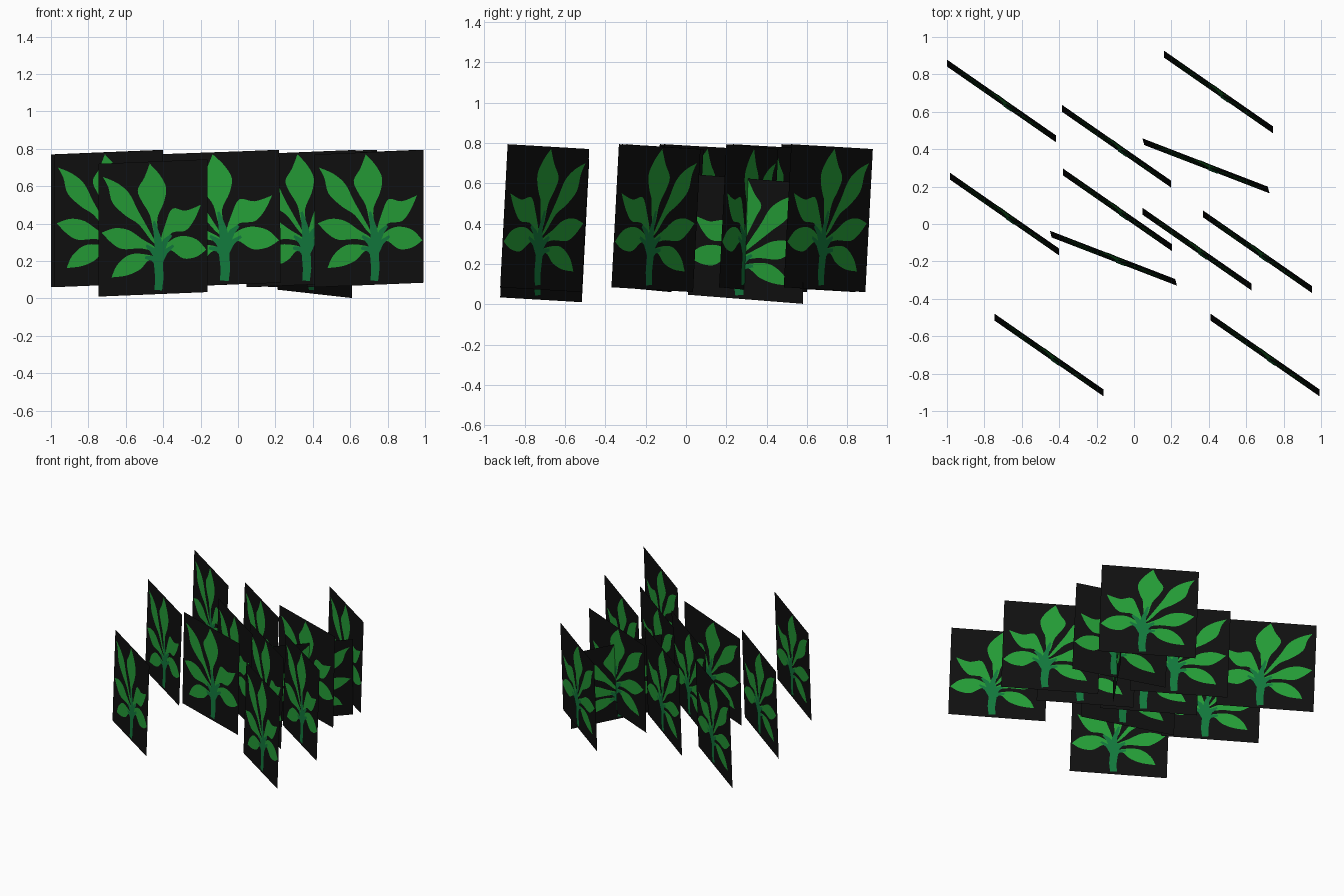
import bpy, bmesh
from mathutils import Vector

if "Cube" in bpy.data.objects:
    bpy.data.objects.remove(bpy.data.objects["Cube"])


def material(name, rgb):
    m = bpy.data.materials.new(name)
    m.diffuse_color = (*rgb, 1)
    m.use_nodes = True
    m.node_tree.nodes["Principled BSDF"].inputs["Base Color"].default_value = m.diffuse_color
    return m


MATS = [material("near_black", (0.005, 0.005, 0.005)),
        material("leaf_green", (0.018, 0.34, 0.038)),
        material("stem_green", (0.006, 0.19, 0.046))]

# Leaf outlines in card coordinates (0..1 across, 0..1 up), starting at the tip
LEAVES = [
    # tall top leaf
    [(.47, .985), (.56, .90), (.62, .80), (.60, .69), (.54, .57), (.55, .44),
     (.51, .46), (.47, .60), (.40, .70), (.36, .79), (.42, .88)],
    # upper left leaf with long stalk
    [(.04, .90), (.17, .85), (.28, .77), (.36, .64), (.44, .52), (.53, .38),
     (.48, .41), (.37, .53), (.25, .60), (.13, .70), (.09, .82)],
    # upper right leaf
    [(.94, .66), (.80, .62), (.68, .64), (.62, .54), (.57, .40), (.61, .40),
     (.68, .46), (.80, .47), (.88, .55)],
    # middle left leaf
    [(.03, .48), (.15, .51), (.28, .49), (.40, .42), (.51, .36), (.50, .33),
     (.38, .35), (.22, .35), (.12, .40)],
    # middle right leaf
    [(.99, .32), (.90, .40), (.78, .43), (.68, .41), (.60, .35), (.68, .32),
     (.78, .26), (.90, .27)],
    # lower left leaf
    [(.12, .14), (.17, .23), (.27, .30), (.38, .31), (.52, .28), (.45, .25),
     (.38, .19), (.26, .15)],
]
# Stem branches: centre line points, start width, end width
STEMS = [
    ([(.55, .03), (.56, .12), (.55, .25), (.56, .36)], .07, .09),
    ([(.56, .32), (.55, .42), (.51, .55)], .08, .02),
    ([(.56, .30), (.62, .40), (.67, .44)], .07, .02),
    ([(.56, .26), (.50, .33), (.44, .37)], .07, .02),
    ([(.56, .24), (.62, .32), (.69, .36)], .06, .02),
    ([(.56, .22), (.50, .27), (.43, .28)], .06, .02),
]


def smooth(points, steps=4):
    """Closed outline through the points, sharp only at the first one."""
    p = [Vector(q) for q in points]
    p = [p[0]] + p + [p[0], p[0]]
    out = []
    for a, b, c, d in zip(p, p[1:], p[2:], p[3:]):
        for i in range(steps):
            t = i / steps
            out.append(0.5 * (2 * b + (c - a) * t + (2 * a - 5 * b + 4 * c - d) * t * t
                              + (3 * b - a - 3 * c + d) * t ** 3))
    return out


def strip(path, w0, w1):
    """Tapered outline around a centre line."""
    p = [Vector(q) for q in path]
    left, right = [], []
    for i, q in enumerate(p):
        d = (p[min(i + 1, len(p) - 1)] - p[max(i - 1, 0)]).normalized()
        n = Vector((-d.y, d.x)) * (w0 + (w1 - w0) * i / (len(p) - 1)) / 2
        left.append(q + n)
        right.append(q - n)
    return right + left[::-1]


SHAPES = [([Vector(c) for c in ((0, 0), (1, 0), (1, 1), (0, 1))], 0, (0,))]
SHAPES += [(smooth(l), 1, (0.002, -0.002)) for l in LEAVES]
SHAPES += [(strip(*s), 2, (0.0035, -0.0035)) for s in STEMS]


def plant_card(name, origin, across, up):
    """Flat dark card with the plant cut-out on both sides."""
    o, u, v = Vector(origin), Vector(across), Vector(up)
    n = u.cross(v).normalized()
    bm = bmesh.new()
    for outline, mat, offsets in SHAPES:
        for off in offsets:
            pts = outline if off >= 0 else outline[::-1]
            f = bm.faces.new([bm.verts.new(o + u * q.x + v * q.y + n * off) for q in pts])
            f.material_index = mat
    # split the curved outlines into triangles
    bmesh.ops.triangulate(bm, faces=[f for f in bm.faces if len(f.verts) > 4])
    me = bpy.data.meshes.new(name)
    bm.to_mesh(me)
    bm.free()
    for m in MATS:
        me.materials.append(m)
    bpy.context.collection.objects.link(bpy.data.objects.new(name, me))


# Parallel cards
for i, (x, y, z) in enumerate([(-1, .842, .06), (-.385, .60, .06), (.16, .89, .06),
                               (-.985, .238, .06), (-.38, .26, .06), (.045, .05, .06),
                               (.37, .035, .06), (-.745, -.517, .01), (.41, -.517, .06)]):
    plant_card(f"plant_card_{i + 1}", (x, y, z), (.583, -.405, .024), (0, .037, .71))

# Two cards turned a little
for i, (x, y) in enumerate([(.055, .422), (-.44, -.072)]):
    plant_card(f"turned_card_{i + 1}", (x, y, .06), (.67, -.258, .024), (-.01, .036, .71))

# One shorter card crossing the others
plant_card("crossing_card", (.61, .58, .002), (-.40, -.57, .045), (0, 0, .60))
